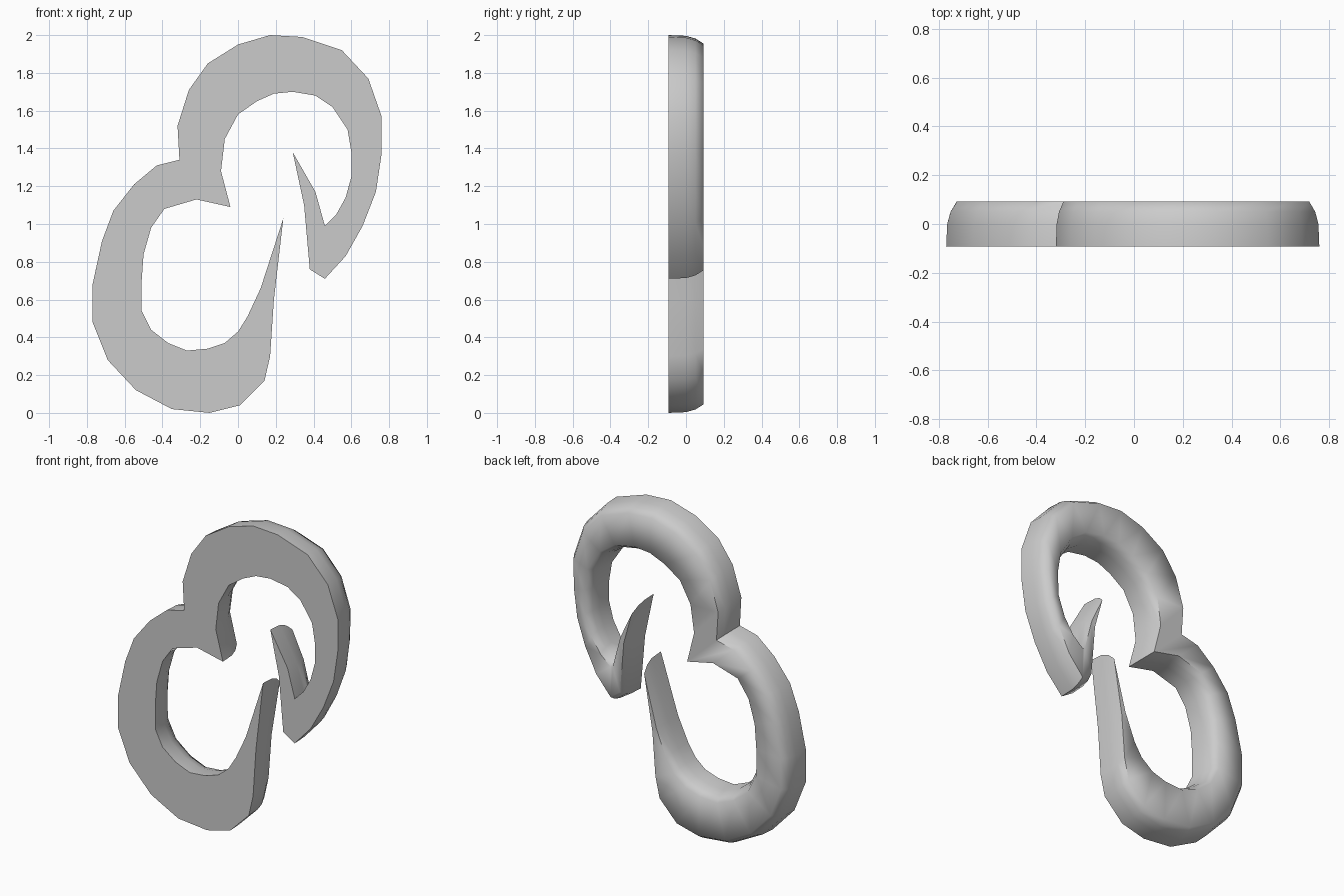
import bpy, bmesh, math
from mathutils import Vector

if "Cube" in bpy.data.objects:
    bpy.data.objects.remove(bpy.data.objects["Cube"])

# Stations along the band: outer x, outer z, inner x, inner z
lower_hook = [
    (.24, 1.03, .24, 1.03), (.19, .60, .12, .66), (.17, .30, .05, .51),
    (.14, .17, .00, .43), (.01, .04, -.07, .37), (-.15, .00, -.16, .34),
    (-.35, .02, -.27, .33), (-.54, .12, -.37, .37), (-.69, .28, -.46, .44),
    (-.77, .48, -.51, .54), (-.77, .68, -.51, .70), (-.72, .91, -.50, .84),
    (-.66, 1.07, -.46, .98), (-.55, 1.21, -.39, 1.08), (-.43, 1.31, -.22, 1.13),
    (-.31, 1.34, -.04, 1.09)]
upper_hook = [
    (-.32, 1.52, -.09, 1.28), (-.26, 1.71, -.07, 1.45), (-.16, 1.85, .00, 1.58),
    (.00, 1.95, .10, 1.65), (.17, 2.0, .19, 1.69), (.34, 1.99, .29, 1.70),
    (.55, 1.92, .41, 1.68), (.69, 1.77, .50, 1.62), (.76, 1.57, .58, 1.50),
    (.76, 1.37, .60, 1.38), (.73, 1.17, .60, 1.25), (.66, .99, .57, 1.14),
    (.57, .83, .52, 1.05), (.46, .71, .46, .99), (.38, .76, .46, .99),
    (.35, 1.10, .41, 1.17), (.29, 1.38, .29, 1.38)]
# Flat front, rounded back: (depth, inset)
profile = [(-.093, 0), (0, .004), (.05, .018), (.093, .045)]


def section(i, stations):
    """Closed cross-section ring at station i."""
    ox, oz, ix, iz = stations[i]
    o, n = Vector((ox, 0, oz)), Vector((ix, 0, iz))
    width = (n - o).length
    if width < 1e-4:                        # pointed tip: pull back along the band
        s = stations[1 if i == 0 else i - 1]
        back = (Vector(((s[0] + s[2]) / 2, 0, (s[1] + s[3]) / 2)) - o).normalized()
        pull_o = pull_n = back * 1.5
        limit = 1
    else:
        pull_o = (n - o) / width
        pull_n = -pull_o
        limit = min(1, .3 * width / .045)
    depth = Vector((0, 1, 0))
    outer = [o + depth * y + pull_o * d * limit for y, d in profile]
    inner = [n + depth * y + pull_n * d * limit for y, d in profile]
    return outer + inner[::-1]


# Skin the rings into one continuous band
stations = lower_hook + upper_hook
bm = bmesh.new()
rings = [[bm.verts.new(p) for p in section(i, stations)] for i in range(len(stations))]
for a, b in zip(rings, rings[1:]):
    for k in range(8):
        m = (k + 1) % 8
        bm.faces.new((a[k], a[m], b[m], b[k]))
bmesh.ops.remove_doubles(bm, verts=bm.verts, dist=.0005)
bmesh.ops.dissolve_degenerate(bm, edges=bm.edges, dist=.0005)
bmesh.ops.recalc_face_normals(bm, faces=bm.faces)

mesh = bpy.data.meshes.new("double_hook_band")
bm.to_mesh(mesh)
bm.free()
band = bpy.data.objects.new("double_hook_band", mesh)
bpy.context.collection.objects.link(band)

# Smooth back, crisp flat front
bpy.context.view_layer.objects.active = band
band.select_set(True)
bpy.ops.object.shade_smooth_by_angle(angle=math.radians(62))
